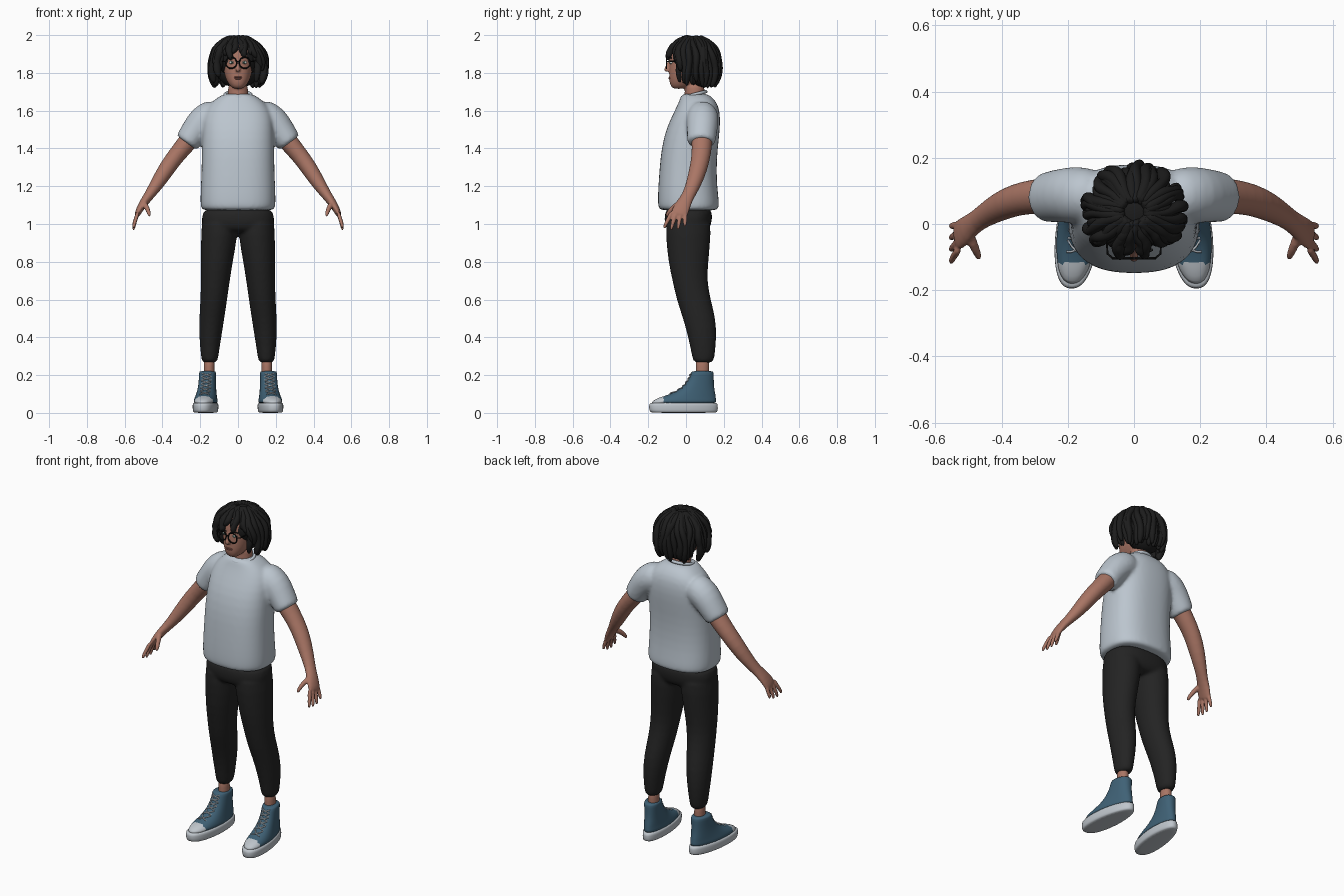
import bpy, bmesh, math, random
from mathutils import Vector, Matrix

cube = bpy.data.objects.get("Cube")
if cube:
    bpy.data.objects.remove(cube)
random.seed(4)


def material(name, r, g, b):
    m = bpy.data.materials.new(name)
    m.use_nodes = True
    m.diffuse_color = (r, g, b, 1)
    bsdf = next(n for n in m.node_tree.nodes if n.type == 'BSDF_PRINCIPLED')
    bsdf.inputs["Base Color"].default_value = (r, g, b, 1)
    bsdf.inputs["Roughness"].default_value = 0.8
    return m


SKIN = material("skin", .40, .18, .13)
SHIRT = material("shirt_grey", .50, .56, .62)
TROUSERS = material("trouser_black", .017, .017, .017)
HAIR = material("hair_black", .012, .012, .012)
BLUE = material("canvas_blue", .05, .12, .18)
WHITE = material("rubber_white", .52, .56, .60)
FRAME = material("frame_black", .005, .005, .005)
LIPS = material("lips", .28, .10, .08)
EYE = material("eye_white", .55, .58, .55)
IRIS = material("iris_green", .06, .12, .10)


def tube(bm, pts, flat=False, side=1, n=16, power=2.0, ref=(0, 1, 0)):
    """Loft elliptical rings given as (x, y, z, radius_a, radius_b)."""
    centres = [Vector(p[:3]) for p in pts]
    rings = []
    for i, p in enumerate(pts):
        t = (centres[min(i + 1, len(pts) - 1)] - centres[max(i - 1, 0)]).normalized()
        u = Vector((1, 0, 0)) if flat else Vector(ref).cross(t).normalized()
        v = Vector((0, 1, 0)) if flat else t.cross(u)
        ring = []
        for k in range(n):
            c, s = math.cos(math.tau * k / n), math.sin(math.tau * k / n)
            a = math.copysign(abs(c) ** (2 / power), c) * p[3]
            b = math.copysign(abs(s) ** (2 / power), s) * p[4]
            co = centres[i] + u * a + v * b
            ring.append(bm.verts.new((co.x * side, co.y, co.z)))
        rings.append(ring)
    for lo, hi in zip(rings, rings[1:]):
        for k in range(n):
            bm.faces.new((lo[k], lo[(k + 1) % n], hi[(k + 1) % n], hi[k]))
    bm.faces.new(rings[0])
    bm.faces.new(rings[-1])


def stack(bm, rows, **kw):
    """Loft level rings given as (height, half_width, front, back)."""
    tube(bm, [(0, (f + b) / 2, z, w, (b - f) / 2) for z, w, f, b in rows], flat=True, **kw)


def blob(bm, centre, radii):
    m = Matrix.Translation(centre) @ Matrix.Diagonal((*radii, 1))
    bmesh.ops.create_uvsphere(bm, u_segments=20, v_segments=12, radius=1, matrix=m)


def finish(name, bm, *mats, subsurf=1, voxel=0, smooth=4):
    bmesh.ops.recalc_face_normals(bm, faces=bm.faces)
    for f in bm.faces:
        f.smooth = True
    me = bpy.data.meshes.new(name)
    bm.to_mesh(me)
    bm.free()
    ob = bpy.data.objects.new(name, me)
    bpy.context.collection.objects.link(ob)
    for m in mats:
        me.materials.append(m)
    if subsurf:
        ob.modifiers.new("Subdivide", 'SUBSURF').levels = subsurf
        ob.modifiers["Subdivide"].render_levels = subsurf
    if voxel:
        fuse = ob.modifiers.new("Fuse", 'REMESH')
        fuse.mode, fuse.voxel_size, fuse.use_smooth_shade = 'VOXEL', voxel, True
        ob.modifiers.new("Relax", 'SMOOTH').iterations = smooth
    return ob


def wire(name, paths, radius, mat):
    cu = bpy.data.curves.new(name, 'CURVE')
    cu.dimensions, cu.bevel_depth, cu.bevel_resolution = '3D', radius, 2
    for path in paths:
        sp = cu.splines.new('POLY')
        sp.points.add(len(path) - 1)
        for p, co in zip(sp.points, path):
            p.co = (*co, 1)
    cu.materials.append(mat)
    ob = bpy.data.objects.new(name, cu)
    bpy.context.collection.objects.link(ob)


def torus(name, loc, major, minor, scale, rot, mat):
    bpy.ops.mesh.primitive_torus_add(location=loc, rotation=rot, major_radius=major,
                                     minor_radius=minor, major_segments=40, minor_segments=10)
    ob = bpy.context.object
    ob.name, ob.scale = name, scale
    ob.data.materials.append(mat)
    bpy.ops.object.shade_smooth()


# T-shirt: body and sleeves fused
bm = bmesh.new()
stack(bm, [(1.07, .185, -.13, .16), (1.08, .197, -.147, .175), (1.12, .2, -.15, .175),
           (1.2, .197, -.147, .165), (1.3, .193, -.14, .162), (1.4, .192, -.13, .168),
           (1.5, .19, -.107, .18), (1.58, .185, -.07, .182), (1.64, .15, -.04, .168),
           (1.675, .1, -.028, .135), (1.692, .07, -.02, .11)], n=32, power=2.5)
for s in (1, -1):
    tube(bm, [(.1, .085, 1.59, .07, .07), (.14, .087, 1.575, .085, .085), (.19, .088, 1.545, .083, .086),
              (.23, .085, 1.49, .074, .08), (.268, .08, 1.435, .068, .076), (.274, .08, 1.427, .062, .07)],
         side=s, n=24)
finish("t_shirt", bm, SHIRT, voxel=.01, smooth=6)
torus("shirt_collar", (0, .042, 1.685), .068, .009, (1, .95, 1), (.25, 0, 0), SHIRT)

# Trousers: hips and legs fused
bm = bmesh.new()
stack(bm, [(.95, .15, -.08, .1), (.98, .19, -.11, .13), (1.03, .193, -.116, .14), (1.1, .185, -.11, .14)],
      n=32, power=2.5)
for s in (1, -1):
    tube(bm, [(.095, .012, 1.06, .098, .122), (.098, .012, .95, .098, .121), (.112, .012, .8, .085, .107),
              (.12, .02, .7, .077, .092), (.128, .04, .6, .071, .091), (.139, .071, .5, .067, .087),
              (.147, .087, .4, .059, .076), (.15, .092, .3, .046, .06), (.15, .092, .26, .042, .055)],
         flat=True, side=s, n=24)
finish("trousers", bm, TROUSERS, voxel=.01, smooth=3)

# Arms with hands, and ankles
for s, label in ((1, "left"), (-1, "right")):
    bm = bmesh.new()
    tube(bm, [(.2, .085, 1.52, .055, .06), (.27, .085, 1.43, .052, .056), (.33, .08, 1.36, .046, .051),
              (.38, .065, 1.29, .045, .048), (.43, .04, 1.21, .037, .041), (.475, .01, 1.145, .026, .032),
              (.505, -.015, 1.105, .023, .042), (.53, -.034, 1.06, .017, .047), (.536, -.04, 1.04, .012, .042)],
         side=s)
    for i, tip in enumerate((.975, .966, .968, .984)):
        y = -.075 + .024 * i
        end = -.114 + .036 * i
        tube(bm, [(.528, y, 1.07, .012, .013), (.543, (y + end) / 2, 1.02, .011, .012),
                  (.553, end, tip + .015, .01, .01), (.553, end, tip, .006, .006)], side=s, n=10)
    tube(bm, [(.505, -.015, 1.12, .016, .018), (.486, -.06, 1.095, .015, .016),
              (.472, -.092, 1.062, .012, .013), (.467, -.106, 1.038, .008, .008)], side=s, n=10)
    finish(label + "_arm", bm, SKIN, voxel=.005, smooth=3)
    bm = bmesh.new()
    tube(bm, [(.153, .087, z, .029, .036) for z in (.15, .2, .24, .3)], flat=True, side=s)
    finish(label + "_ankle", bm, SKIN)

# Shoes
UPPER = [(.045, .063, -.187, .162), (.065, .062, -.178, .16), (.082, .058, -.14, .158),
         (.097, .055, -.09, .156), (.118, .052, -.045, .152), (.145, .05, -.01, .148),
         (.18, .049, .014, .147), (.215, .05, .027, .147), (.222, .045, .033, .142)]


def on_last(co, s):
    """Narrow the heel and turn the toe outward."""
    x, y, z = co
    return Vector((s * (.16 + x * (1 - 1.2 * max(0, y)) + (.09 - y) * .1), y, z))


def tongue(x, z):
    """Point on the front of the shoe upper."""
    for a, b in zip(UPPER, UPPER[1:]):
        if a[0] <= z <= b[0]:
            k = (z - a[0]) / (b[0] - a[0])
            w, f, r = (a[j] + (b[j] - a[j]) * k for j in (1, 2, 3))
            return (x, (f + r) / 2 - (r - f) / 2 * math.sqrt(1 - (x / w) ** 2) - .002, z + .003)


for s, label in ((1, "left"), (-1, "right")):
    bm = bmesh.new()
    stack(bm, UPPER, n=32, power=2.3)
    bmesh.ops.bisect_plane(bm, geom=bm.verts[:] + bm.edges[:] + bm.faces[:],
                           plane_co=(0, -.118, 0), plane_no=(0, 1, 0))
    for f in bm.faces:
        f.material_index = int(f.calc_center_median().y < -.118)
    for v in bm.verts:
        v.co = on_last(v.co, s)
    finish(label + "_shoe_upper", bm, BLUE, WHITE)
    bm = bmesh.new()
    stack(bm, [(0, .056, -.18, .155), (.004, .064, -.192, .167), (.025, .066, -.197, .17),
               (.05, .066, -.195, .168), (.056, .06, -.188, .16)], n=32, power=2.4)
    for v in bm.verts:
        v.co = on_last(v.co, s)
    finish(label + "_shoe_sole", bm, WHITE)
    laces = []
    for i in range(6):
        z = .095 + .019 * i
        for d in (1, -1):
            laces.append([on_last(tongue(d * x, z + .016 * (x + .026) / .052), s)
                          for x in (-.026, -.013, 0, .013, .026)])
    wire(label + "_shoe_laces", laces, .0032, WHITE)

# Head, neck and nose
bm = bmesh.new()
stack(bm, [(1.715, .022, -.066, -.01), (1.728, .04, -.08, .02), (1.75, .056, -.088, .06),
           (1.78, .07, -.09, .1), (1.82, .077, -.09, .125), (1.86, .08, -.088, .14),
           (1.91, .08, -.088, .14), (1.95, .07, -.065, .125), (1.975, .04, -.03, .09)], n=24, power=2.3)
tube(bm, [(0, .05, 1.62, .062, .06), (0, .045, 1.69, .054, .053), (0, .045, 1.76, .054, .055)], flat=True)
tube(bm, [(0, -.082, 1.875, .008, .008), (0, -.092, 1.845, .009, .012), (0, -.103, 1.82, .013, .016),
          (0, -.1, 1.805, .014, .012)], flat=True)
finish("head", bm, SKIN, voxel=.005, smooth=3)
bm = bmesh.new()
blob(bm, (0, -.086, 1.777), (.024, .007, .004))
blob(bm, (0, -.086, 1.77), (.02, .007, .005))
finish("mouth", bm, LIPS, subsurf=0)

# Eyes, brows and glasses
eyes, irises, arms, brows = bmesh.new(), bmesh.new(), [], []
for s, label in ((1, "left"), (-1, "right")):
    blob(eyes, (s * .033, -.077, 1.855), (.015, .01, .008))
    blob(irises, (s * .033, -.084, 1.855), (.006, .005, .007))
    torus(label + "_glasses_rim", (s * .036, -.103, 1.853), .029, .0038, (1, 1, 1), (math.pi / 2, 0, 0), FRAME)
    arms.append([(s * .064, -.103, 1.86), (s * .08, -.09, 1.862), (s * .087, .03, 1.86)])
    brows.append([(s * .016, -.09, 1.877), (s * .035, -.088, 1.884), (s * .056, -.077, 1.878)])
finish("eyes", eyes, EYE, subsurf=0)
finish("irises", irises, IRIS, subsurf=0)
wire("glasses_bridge_and_arms", arms + [[(-.008, -.104, 1.86), (.008, -.104, 1.86)]], .003, FRAME)
wire("eyebrows", brows, .004, HAIR)

# Hair: inner mass with hanging twisted locks in two layers
bm = bmesh.new()
blob(bm, (0, .042, 1.88), (.122, .125, .105))
blob(bm, (0, .085, 1.82), (.12, .08, .1))
for count, size in ((30, 1), (24, .9)):
    for i in range(count):
        a = math.tau * (i + random.uniform(.2, .8)) / count - math.pi
        d = abs(a)
        low = max(1.728, 1.875 - .3 * max(0, d - .6)) + random.uniform(-.012, .02)
        low += .03 if d < .2 else 0
        bend, spread = random.uniform(-.25, .25), size * random.uniform(.94, 1.03)
        pts = []
        for k in range(11):
            t = k / 10
            z = 1.982 - (1.982 - low) * t ** 1.6
            c = min(1, max(0, (z - 1.855) / .13))
            r = spread * math.sqrt(1 - c * c) * (1 - 1.6 * max(0, 1.8 - z))
            b = a + bend * t + .06 * math.sin(9 * t + i)
            w = random.uniform(.017, .025) * (.45 if k == 10 else 1)
            pts.append((.143 * r * math.sin(b), .037 - .138 * r * math.cos(b), z, w, w * .85))
        tube(bm, pts, n=8, ref=(math.cos(a), math.sin(a), 0))
finish("hair", bm, HAIR)
